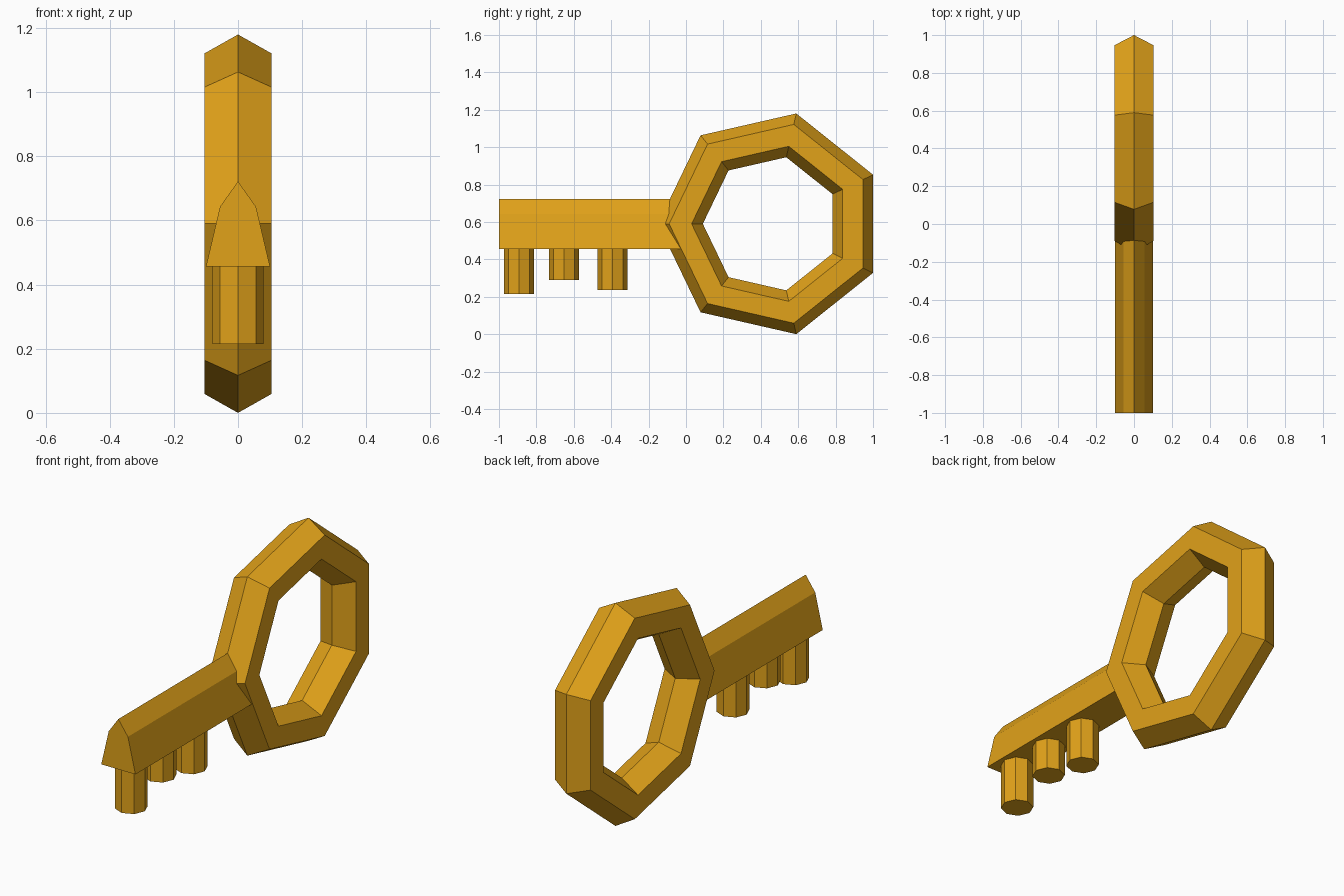
import bpy, bmesh
from mathutils import Matrix

if "Cube" in bpy.data.objects:
    bpy.data.objects.remove(bpy.data.objects["Cube"])

gold = bpy.data.materials.new("gold")
gold.diffuse_color = (0.75, 0.36, 0.01, 1)
gold.use_nodes = True
gold.node_tree.nodes["Principled BSDF"].inputs["Base Color"].default_value = gold.diffuse_color


def finish(obj, name):
    obj.name = name
    obj.data.materials.append(gold)


# Bow: seven-sided ring with hexagonal section, standing in the YZ plane
bpy.ops.mesh.primitive_torus_add(major_segments=7, minor_segments=6,
                                 major_radius=0.485, minor_radius=0.12)
bow = bpy.context.object
bow.data.transform(Matrix(((0, 0, 1), (-1, 0, 0), (0, -1, 0))).to_4x4())
bow.location = (0, 0.455, 0.59)
finish(bow, "key_bow")

# Shaft: five-sided profile extruded along y into the bow
profile = [(-0.1, 0.456), (0.1, 0.456), (0.056, 0.643), (0, 0.722), (-0.056, 0.643)]
bm = bmesh.new()
face = bm.faces.new([bm.verts.new((x, -1, z)) for x, z in profile])
ext = bmesh.ops.extrude_face_region(bm, geom=[face], use_keep_orig=True)
bmesh.ops.translate(bm, vec=(0, 1, 0),
                    verts=[g for g in ext["geom"] if isinstance(g, bmesh.types.BMVert)])
bmesh.ops.recalc_face_normals(bm, faces=bm.faces)
mesh = bpy.data.meshes.new("key_shaft")
bm.to_mesh(mesh)
bm.free()
shaft = bpy.data.objects.new("key_shaft", mesh)
bpy.context.collection.objects.link(shaft)
finish(shaft, "key_shaft")

# Teeth: octagonal pegs of different lengths under the shaft
top = 0.5
for i, (y, bottom) in enumerate([(-0.892, 0.215), (-0.652, 0.29), (-0.393, 0.235)]):
    bpy.ops.mesh.primitive_cylinder_add(vertices=8, radius=0.08, depth=top - bottom,
                                        location=(0, y, (top + bottom) / 2))
    finish(bpy.context.object, f"key_tooth_{i + 1}")
